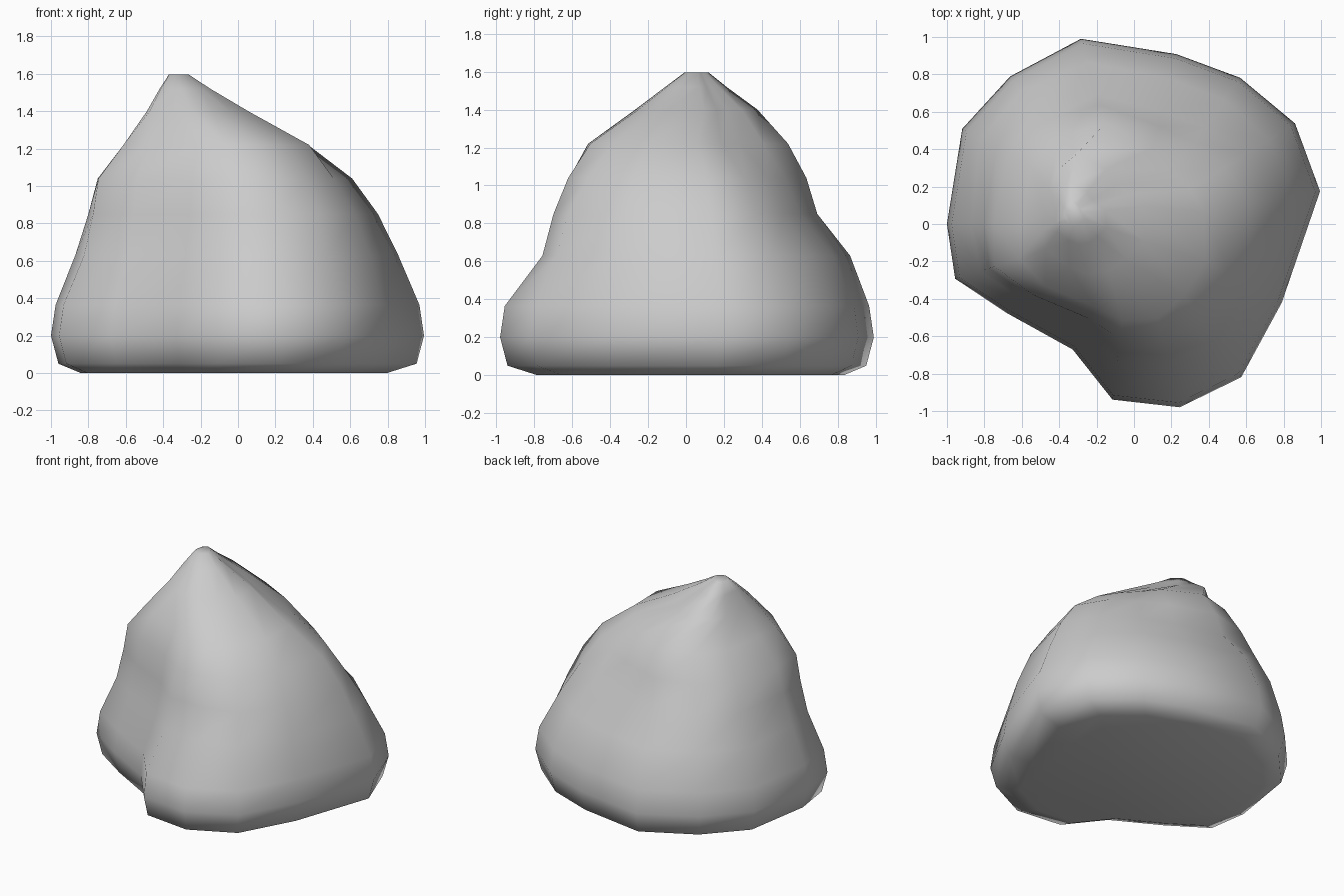
import bpy, bmesh, math

# Directions of the ridges and hollows around the boulder, in degrees
ANGLES = [10, 32, 54, 76, 106, 130, 151, 180, 197, 215, 244, 263, 284, 305, 332]

# Horizontal reach in each of those directions, per height band
FOOT = [1.01, 1.015, .966, .936, 1.03, 1.03, 1.05, 1.0, 1.0, .83, .747, .946, 1.01, 1.0, .895]
WAIST = [.87, .85, .82, .80, .90, .93, .94, .87, .86, .72, .63, .74, .78, .83, .80]
LEDGE = [.76, .71, .64, .62, .72, .82, .84, .80, .81, .68, .59, .69, .72, .76, .71]
CHEST = [.62, .58, .54, .54, .66, .73, .77, .75, .78, .66, .56, .62, .64, .63, .58]
SHOULDER = [.38, .35, .35, .42, .56, .62, .63, .60, .64, .58, .49, .52, .52, .47, .43]
NECK = [.26, .21, .20, .25, .34, .31, .28, .265, .29, .32, .31, .32, .31, .29, .30]

# (height, centre x, centre y, scale, outline)
LEVELS = [
    (0.0, -.02, .02, .82, FOOT),
    (0.05, 0, 0, .96, FOOT),
    (0.20, 0, 0, 1.0, FOOT),
    (0.365, 0, 0, .975, FOOT),
    (0.63, 0, 0, 1.0, WAIST),
    (0.85, 0, 0, 1.0, LEDGE),
    (1.04, 0, 0, 1.0, CHEST),
    (1.22, 0, 0, 1.0, SHOULDER),
    (1.40, -.21, .05, 1.0, NECK),
    (1.52, -.28, .05, .5, NECK),
    (1.595, -.315, .055, .2, NECK),
]


def add_ring(bm, z, cx, cy, scale, outline):
    ring = []
    for a, r in zip(ANGLES, outline):
        t = math.radians(a)
        ring.append(bm.verts.new((cx + scale * r * math.cos(t),
                                  cy + scale * r * math.sin(t), z)))
    return ring


# Boulder: loft the outlines from the flat base to the peak
bm = bmesh.new()
rings = [add_ring(bm, *level) for level in LEVELS]
n = len(ANGLES)
for low, high in zip(rings, rings[1:]):
    for i in range(n):
        j = (i + 1) % n
        bm.faces.new((low[i], low[j], high[j], high[i]))
bm.faces.new(rings[0][::-1])
bm.faces.new(rings[-1])
bmesh.ops.recalc_face_normals(bm, faces=bm.faces)

mesh = bpy.data.meshes.new("boulder")
bm.to_mesh(mesh)
bm.free()
boulder = bpy.data.objects.new("boulder", mesh)
bpy.context.collection.objects.link(boulder)

# Soft shading over the coarse faces
for poly in mesh.polygons:
    poly.use_smooth = True
